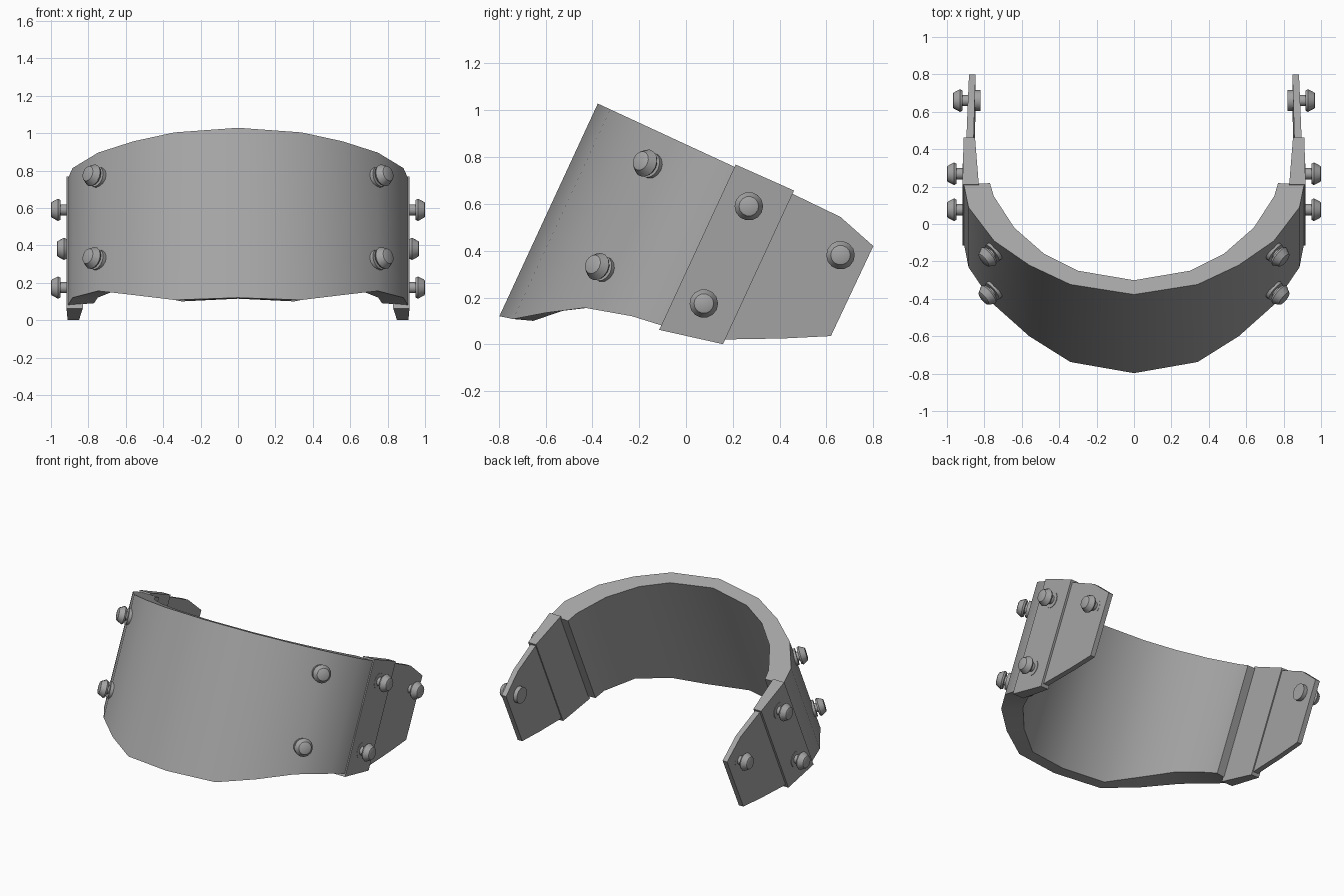
import bpy, bmesh
from math import radians, cos, sin, pi
from mathutils import Vector

if "Cube" in bpy.data.objects:
    bpy.data.objects.remove(bpy.data.objects["Cube"])

# Tilted local frame: v runs backwards, w runs up along the leaning axis
V = Vector((0, 0.9075, -0.42))
W = Vector((0, 0.42, 0.9075))

# Darker grey shared by all parts
grey = bpy.data.materials.new("dark_grey")
grey.diffuse_color = (0.37, 0.37, 0.37, 1)
grey.use_nodes = True
grey.node_tree.nodes["Principled BSDF"].inputs["Base Color"].default_value = grey.diffuse_color


def at(x, v, w):
    return Vector((x, 0, 0)) + V * v + W * w


def finish(name, bm, smooth):
    # Make the right-hand half into a mirrored object
    bmesh.ops.recalc_face_normals(bm, faces=bm.faces)
    me = bpy.data.meshes.new(name)
    bm.to_mesh(me)
    bm.free()
    me.materials.append(grey)
    ob = bpy.data.objects.new(name, me)
    bpy.context.collection.objects.link(ob)
    m = ob.modifiers.new("Mirror", 'MIRROR')
    m.merge_threshold = 0.001
    if smooth:
        bpy.ops.object.select_all(action='DESELECT')
        ob.select_set(True)
        bpy.context.view_layer.objects.active = ob
        bpy.ops.object.shade_smooth_by_angle(angle=radians(smooth))
    return ob


def skin(bm, rings, caps):
    # Bridge equal-length closed rings of vertices
    for a, b in zip(rings, rings[1:]):
        n = len(a)
        for i in range(n):
            bm.faces.new((a[i], a[(i + 1) % n], b[(i + 1) % n], b[i]))
    for r in caps:
        bm.faces.new(r)


# Curved band: (x, v, bottom w) from the centre to the end, outer and inner
TOP = 0.775
outer = [(0, -0.774, -0.226), (0.34, -0.715, -0.212), (0.56, -0.601, -0.13),
         (0.748, -0.458, -0.04), (0.885, -0.26, 0.012), (0.91, -0.125, 0.03)]
inner = [(0, -0.69, -0.193), (0.3, -0.634, -0.183), (0.48, -0.535, -0.088),
         (0.64, -0.381, 0.005), (0.75, -0.194, 0.043), (0.77, -0.118, 0.045)]
bm = bmesh.new()
rings = []
for (xo, vo, wo), (xi, vi, wi) in zip(outer, inner):
    pts = [(xo, vo, TOP), (xo, vo, wo), (xi, vi, wi), (xi, vi, TOP)]
    rings.append([bm.verts.new(at(*p)) for p in pts])
skin(bm, rings, [rings[-1]])
finish("curved_band", bm, 35)


def plate(name, outline, out, inn):
    # Side plate: (v, w) outline with outer and inner x varying from front to back
    v0, v1 = min(p[0] for p in outline), max(p[0] for p in outline)
    bm = bmesh.new()
    rings = []
    for a, b in (out, inn):
        rings.append([bm.verts.new(at(a + (b - a) * (v - v0) / (v1 - v0), v, w))
                      for v, w in outline])
    skin(bm, rings, rings)
    finish(name, bm, 0)


# Raised joint strip and rear arm
plate("joint_strip", [(-0.13, 0.786), (0.143, 0.79), (0.143, 0.067), (-0.13, 0.008)],
      (0.917, 0.911), (0.83, 0.85))
plate("rear_arm", [(0.12, 0.775), (0.37, 0.771), (0.55, 0.717), (0.547, 0.292),
                   (0.37, 0.199), (0.12, 0.078)],
      (0.897, 0.882), (0.858, 0.847))


def rivet(name, tip, direction, collar=-0.083):
    # Rivet turned around its axis: buried collar, neck and tapered head
    profile = [(-0.147, 0.056), (collar, 0.056), (collar, 0.03), (-0.05, 0.03),
               (-0.05, 0.054), (-0.038, 0.061), (-0.003, 0.042), (0, 0.036)]
    d = direction.normalized()
    e = d.cross(W).normalized()
    bm = bmesh.new()
    n = 14
    rings = [[bm.verts.new(tip + d * t + (e * cos(2 * pi * i / n) + W * sin(2 * pi * i / n)) * r)
              for i in range(n)] for t, r in profile]
    skin(bm, rings, [rings[0], rings[-1]])
    finish(name, bm, 28)


# Rivets on the band, strip and arm
diagonal = Vector((0.74, 0, 0)) - V * 0.67
side = Vector((1, 0, 0))
for label, w in (("upper", 0.63), ("lower", 0.143)):
    rivet("band_rivet_" + label, at(0.748, -0.455, w) + diagonal.normalized() * 0.078,
          diagonal, -0.064)
for label, w in (("upper", 0.648), ("lower", 0.19)):
    rivet("strip_rivet_" + label, at(1.0, -0.004, w), side)
rivet("arm_rivet", at(0.968, 0.439, 0.623), side)
